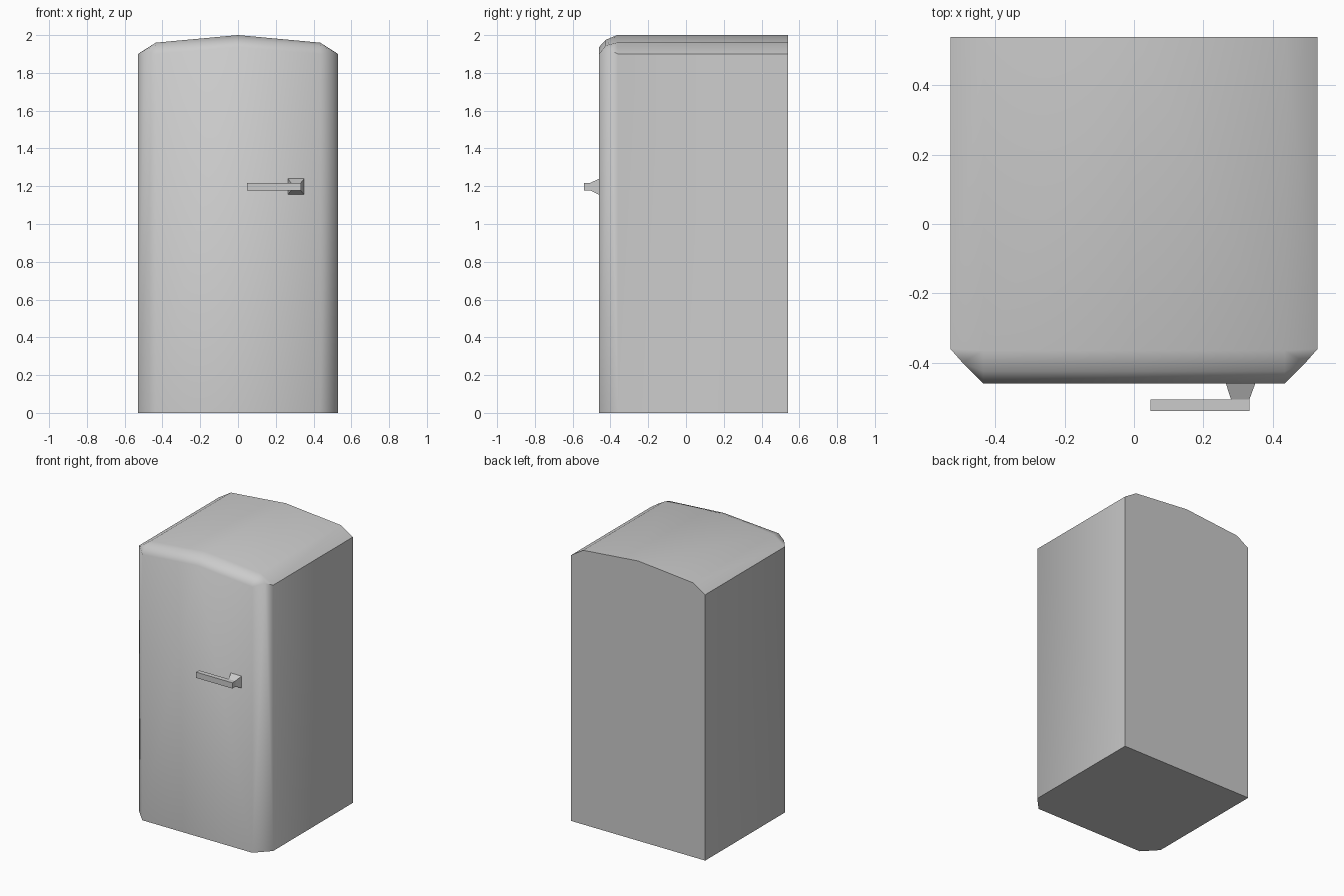
import bpy, math

if "Cube" in bpy.data.objects:
    bpy.data.objects.remove(bpy.data.objects["Cube"])


def make(name, verts, faces, mirror=False, smooth=None):
    mesh = bpy.data.meshes.new(name)
    mesh.from_pydata(verts, [], faces)
    obj = bpy.data.objects.new(name, mesh)
    bpy.context.collection.objects.link(obj)
    bpy.ops.object.select_all(action='DESELECT')
    bpy.context.view_layer.objects.active = obj
    obj.select_set(True)
    if mirror:
        obj.modifiers.new("Mirror", 'MIRROR')
        bpy.ops.object.modifier_apply(modifier="Mirror")
    bpy.ops.object.mode_set(mode='EDIT')
    bpy.ops.mesh.select_all(action='SELECT')
    bpy.ops.mesh.normals_make_consistent(inside=False)
    bpy.ops.object.mode_set(mode='OBJECT')
    if smooth:
        bpy.ops.object.shade_smooth_by_angle(angle=math.radians(smooth))
    return obj


# Cabinet: right half with domed roof and rounded front edges, then mirrored
back = [(0, .54, 0), (.53, .54, 0), (.53, .54, 1.90), (.435, .54, 1.96), (0, .54, 2)]
rim = [(0, -.365, 2), (.435, -.365, 1.96), (.53, -.36, 1.90), (.53, -.36, 0)]
bevel = [(0, -.425, 1.975), (.435, -.425, 1.945), (.495, -.40, 1.92)]
front = [(0, -.46, 1.937), (.435, -.46, 1.90), (.435, -.46, 0), (0, -.46, 0)]
faces = [
    (0, 1, 2, 3, 4),                              # back
    (4, 3, 6, 5), (3, 2, 7, 6),                   # roof
    (1, 8, 7, 2),                                 # side
    (5, 6, 10, 9), (6, 7, 11), (6, 11, 10),       # upper bevel
    (9, 10, 13, 12), (10, 11, 13),                # lower bevel
    (7, 8, 14, 13, 11),                           # vertical corner
    (12, 13, 14, 15),                             # front
    (0, 15, 14, 8, 1),                            # base
]
make("cabinet", back + rim + bevel + front, faces, mirror=True, smooth=50)


def rect(x0, x1, y, z0, z1):
    return [(x0, y, z0), (x1, y, z0), (x1, y, z1), (x0, y, z1)]


BOX = [(0, 1, 2, 3), (4, 5, 6, 7)] + [(i, (i + 1) % 4, (i + 1) % 4 + 4, i + 4) for i in range(4)]

# Handle: flared mount on the door and a bar reaching towards the middle
make("handle_mount", rect(.265, .35, -.46, 1.155, 1.24) + rect(.28, .333, -.506, 1.177, 1.218), BOX)
make("handle_bar", rect(.047, .333, -.506, 1.177, 1.218) + rect(.047, .333, -.54, 1.177, 1.218), BOX)
